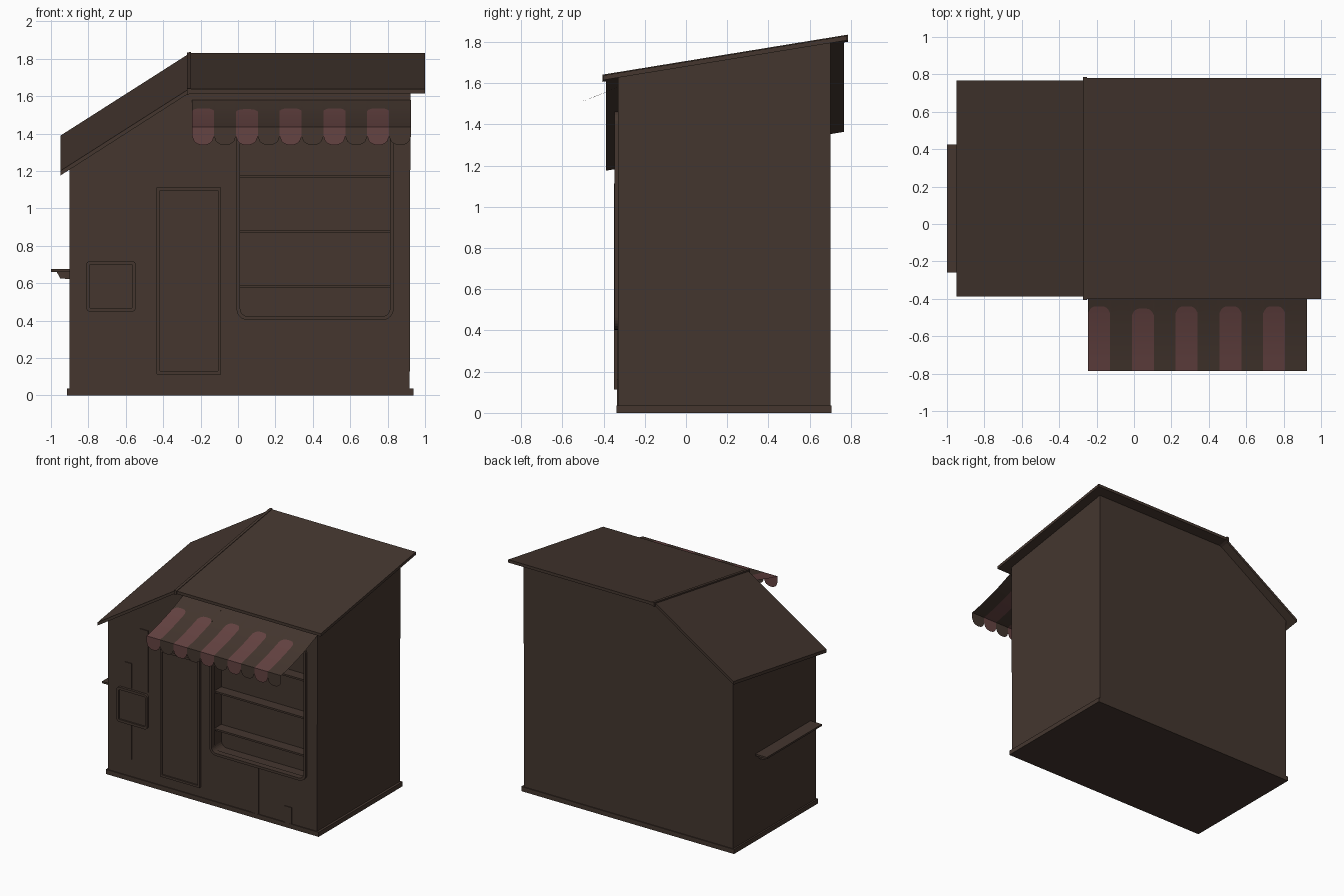
import bpy, bmesh, math

if "Cube" in bpy.data.objects:
    bpy.data.objects.remove(bpy.data.objects["Cube"])


def material(name, rgb):
    m = bpy.data.materials.new(name)
    m.diffuse_color = (*rgb, 1)
    m.use_nodes = True
    m.node_tree.nodes["Principled BSDF"].inputs["Base Color"].default_value = m.diffuse_color
    return m


BROWN = material("dark brown timber", (0.058, 0.037, 0.028))
PINK = material("dusty red cloth", (0.130, 0.056, 0.054))


def finish(name, bm, mats=(BROWN,), fix=True):
    if fix:
        bmesh.ops.recalc_face_normals(bm, faces=bm.faces)
    me = bpy.data.meshes.new(name)
    bm.to_mesh(me)
    bm.free()
    ob = bpy.data.objects.new(name, me)
    bpy.context.collection.objects.link(ob)
    for m in mats:
        me.materials.append(m)
    return ob


def prism(name, profile, y0, y1, lift=lambda x, y, z: z):
    """Extrude an (x, z) profile along y; lift can reshape the height."""
    bm = bmesh.new()
    a = [bm.verts.new((x, y0, lift(x, y0, z))) for x, z in profile]
    b = [bm.verts.new((x, y1, lift(x, y1, z))) for x, z in profile]
    n = len(profile)
    bm.faces.new(a)
    bm.faces.new(b[::-1])
    for i in range(n):
        j = (i + 1) % n
        bm.faces.new((a[i], b[i], b[j], a[j]))
    return finish(name, bm)


def box(name, x0, x1, y0, y1, z0, z1):
    return prism(name, [(x0, z0), (x1, z0), (x1, z1), (x0, z1)], y0, y1)


def rounded(x0, x1, z0, z1, r, n=6):
    pts = []
    corners = [(x1 - r, z1 - r), (x0 + r, z1 - r), (x0 + r, z0 + r), (x1 - r, z0 + r)]
    for q, (cx, cz) in enumerate(corners):
        for i in range(n + 1):
            t = math.pi / 2 * (q + i / n)
            pts.append((cx + r * math.cos(t), cz + r * math.sin(t)))
    return pts


def frame(name, x0, x1, z0, z1, r, w, y0, y1):
    """Closed picture frame with rounded corners."""
    out = rounded(x0, x1, z0, z1, r)
    inn = rounded(x0 + w, x1 - w, z0 + w, z1 - w, max(r - w, 0.002))
    bm = bmesh.new()
    loops = [[bm.verts.new((x, y, z)) for x, z in p]
             for p, y in ((out, y0), (inn, y0), (inn, y1), (out, y1))]
    n = len(out)
    for k in range(4):
        p, q = loops[k], loops[(k + 1) % 4]
        for i in range(n):
            j = (i + 1) % n
            bm.faces.new((p[i], p[j], q[j], q[i]))
    return finish(name, bm)


# Roof plane: falls to the front, and steeply to the left of the ridge
RIDGE = -0.26


def roof_z(x, y):
    return 1.615 + 0.163 * (y + 0.40) - 0.64 * max(0, RIDGE - x)


def on_roof(x, y, z):
    return roof_z(x, y) + z


# Walls, with the tops following the roof
walls = prism("walls", [(-0.90, -9), (0.918, -9), (0.922, 0.006), (RIDGE, 0.006), (-0.90, 0.006)],
              -0.33, 0.70, lambda x, y, z: 0.02 if z < -1 else on_roof(x, y, z))

# Shop window recess
cutter = prism("window_cutter", rounded(0.005, 0.822, 0.415, 1.45, 0.05), -0.5, -0.215)
cutter.hide_render = True
mod = walls.modifiers.new("window", 'BOOLEAN')
mod.operation = 'DIFFERENCE'
mod.solver = 'EXACT'
mod.object = cutter
bpy.context.view_layer.objects.active = walls
bpy.ops.object.modifier_apply(modifier="window")
bpy.data.objects.remove(cutter)

box("plinth", -0.913, 0.937, -0.337, 0.707, 0, 0.036)

# Roof panels and the cap on the ridge between them
prism("right_roof", [(RIDGE, 0), (1.0, 0), (1.0, 0.023), (RIDGE, 0.023)], -0.40, 0.78, on_roof)
prism("left_roof", [(-0.95, 0), (RIDGE, 0), (RIDGE, 0.023), (-0.95, 0.025)], -0.387, 0.767, on_roof)
prism("ridge_cap", [(-0.272, 0), (-0.25, 0), (-0.25, 0.027), (-0.272, 0.034)], -0.405, 0.785, on_roof)

# Shop window frame and shelves
frame("window_frame", -0.008, 0.832, 0.403, 1.462, 0.06, 0.02, -0.347, -0.30)
for i, z in enumerate((0.575, 0.87, 1.165)):
    box(f"window_shelf_{i + 1}", 0.0, 0.825, -0.30, -0.21, z, z + 0.014)

# Door
frame("door_frame", -0.435, -0.09, 0.113, 1.112, 0.003, 0.017, -0.349, -0.32)
box("door_panel", -0.425, -0.10, -0.338, -0.32, 0.12, 1.105)

# Small hatch window
frame("hatch_frame", -0.813, -0.545, 0.447, 0.72, 0.025, 0.02, -0.349, -0.32)
box("hatch_panel", -0.80, -0.56, -0.337, -0.32, 0.46, 0.71)

# Loose boards on the front wall
boards = [(-0.755, -0.69, 0.728, 0.925), (-0.62, -0.548, 0.735, 1.22), (-0.75, -0.69, 0.17, 0.447),
          (0.353, 0.412, 0.036, 0.41), (0.637, 0.70, 0.036, 0.165)]
for i, (x0, x1, z0, z1) in enumerate(boards):
    box(f"wall_board_{i + 1}", x0, x1, -0.336, -0.32, z0, z1)

# Side counter with its supporting rail
box("side_counter", -1.0, -0.89, -0.26, 0.425, 0.661, 0.675)
for i, y in enumerate((-0.22, 0.33)):
    prism(f"counter_bracket_{i + 1}", [(-0.97, 0.662), (-0.95, 0.625), (-0.89, 0.622), (-0.89, 0.662)], y, y + 0.05)

# Striped awning: sagging cloth with a scalloped hanging edge
AX0, AX1, STRIPES, SUB = -0.245, 0.925, 10, 12
YS = [-0.33, -0.44, -0.51, -0.58, -0.65, -0.72, -0.785]


def awning_z(y):
    t = (-0.33 - y) / 0.455
    return 1.58 - 0.20 * t + 0.055 * t * t


bm = bmesh.new()
cols = []
for s in range(STRIPES):
    strip = []
    for k in range(SUB + 1):
        u = 2 * k / SUB - 1
        x = AX0 + (AX1 - AX0) * (s + k / SUB) / STRIPES
        col = []
        for r, y in enumerate(YS):
            if r == 1:   # rounded upper end of each stripe
                y -= 0.035 * u ** 4 + (0.012 if s == 2 else 0)
            col.append(bm.verts.new((x, y, awning_z(y))))
        drop = 1.385 - 0.047 * math.sqrt(max(0, 1 - u * u))
        col.append(bm.verts.new((x, YS[-1], drop)))
        strip.append(col)
    for a, b in zip(strip, strip[1:]):
        for r in range(len(YS)):
            f = bm.faces.new((a[r], a[r + 1], b[r + 1], b[r]))
            f.material_index = 1 if s % 2 == 0 and r > 0 else 0
            f.smooth = r < len(YS) - 1
finish("awning", bm, (BROWN, PINK), fix=False)
